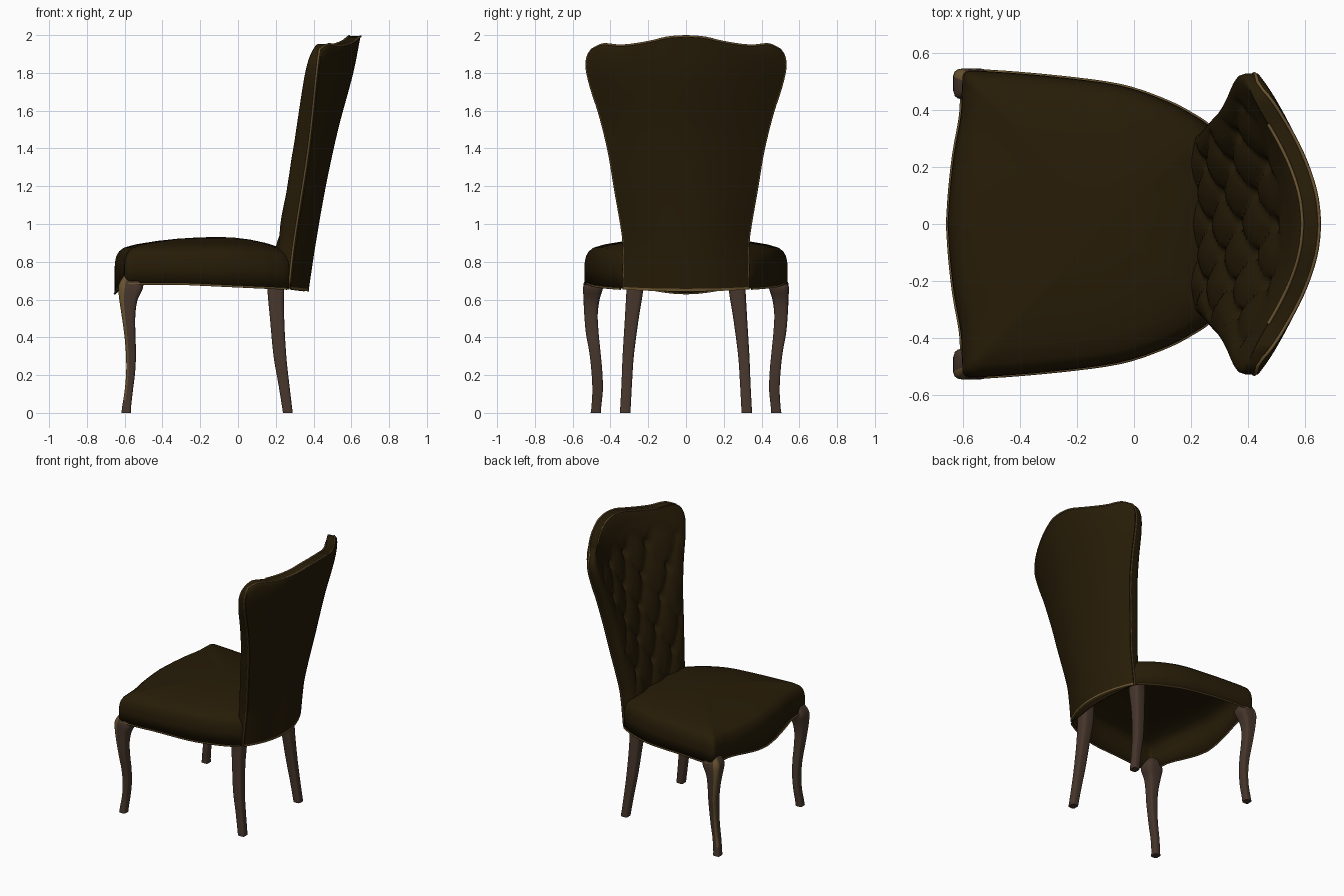
import bpy, bmesh, math

if "Cube" in bpy.data.objects:
    bpy.data.objects.remove(bpy.data.objects["Cube"])


def material(name, rgb):
    m = bpy.data.materials.new(name)
    m.diffuse_color = (*rgb, 1)
    m.use_nodes = True
    m.node_tree.nodes["Principled BSDF"].inputs["Base Color"].default_value = m.diffuse_color
    return m


FABRIC = material("dark brown fabric", (0.0200, 0.0115, 0.0022))
WOOD = material("brown wood", (0.062, 0.037, 0.025))
TRIM = material("old gold trim", (0.140, 0.086, 0.028))


def make_object(name, verts, faces, mats, angle=40):
    me = bpy.data.meshes.new(name)
    me.from_pydata(verts, [], faces)
    bm = bmesh.new()
    bm.from_mesh(me)
    bmesh.ops.recalc_face_normals(bm, faces=bm.faces)
    bm.to_mesh(me)
    bm.free()
    ob = bpy.data.objects.new(name, me)
    bpy.context.collection.objects.link(ob)
    for m in mats:
        me.materials.append(m)
    bpy.ops.object.select_all(action='DESELECT')
    ob.select_set(True)
    bpy.context.view_layer.objects.active = ob
    bpy.ops.object.shade_smooth_by_angle(angle=math.radians(angle))
    return ob


def table(pts, t):
    """Smooth interpolation of (t, value, value...) rows."""
    t = min(max(t, pts[0][0]), pts[-1][0])
    k = max(i for i in range(len(pts) - 1) if pts[i][0] <= t)
    def slope(i, c):
        a, b = pts[max(i - 1, 0)], pts[min(i + 1, len(pts) - 1)]
        return (b[c] - a[c]) / (b[0] - a[0])
    p, q = pts[k], pts[k + 1]
    h = q[0] - p[0]
    s = (t - p[0]) / h
    out = [p[c] * (2*s**3 - 3*s*s + 1) + q[c] * (3*s*s - 2*s**3)
           + h * slope(k, c) * (s**3 - 2*s*s + s) + h * slope(k + 1, c) * (s**3 - s*s)
           for c in range(1, len(p))]
    return out[0] if len(out) == 1 else out


def clamp(x, lo=0.0, hi=1.0):
    return min(max(x, lo), hi)


def piping(name, pts, r=0.006):
    cu = bpy.data.curves.new(name, 'CURVE')
    cu.dimensions = '3D'
    cu.bevel_depth = r
    cu.bevel_resolution = 1
    sp = cu.splines.new('POLY')
    sp.points.add(len(pts) - 1)
    for p, co in zip(sp.points, pts):
        p.co = (*co, 1)
    cu.materials.append(TRIM)
    bpy.context.collection.objects.link(bpy.data.objects.new(name, cu))


# ---- Seat: outline rings rising to a domed top, open underneath ----
half = [(-.653, 0), (-.645, .12), (-.630, .25), (-.607, .38), (-.602, .48), (-.59, .533),
        (-.5, .534), (-.27, .515), (-.05, .485), (.1, .436), (.2, .386), (.272, .332),
        (.285, .25), (.305, .12), (.31, 0)]
rows = [(i, *p) for i, p in enumerate(half)]
side = [table(rows, i / 4) for i in range(4 * (len(half) - 1) + 1)]
outline = side + [[x, -y] for x, y in reversed(side[1:-1])]


def seat_bottom(x, y):
    z = .685 - .028 * clamp((x + .3) / .6)
    if x < -.59:                                   # curved front apron
        z -= .05 * math.cos(min(abs(y) / .42, 1) * math.pi / 2) ** 2
    return z


rings = [(1, 0), (1, .77), (.996, .80), (.984, .83), (.958, .855), (.91, .875),
         (.8, .892), (.6, .910), (.4, .922), (.2, .929), (.02, .931)]
n = len(outline)
verts, faces = [], []
for s, z in rings:
    for x, y in outline:
        drop = .028 * (clamp((x + .1) / .4) * s) ** 2      # lower towards the back
        verts.append((-.1 + (x + .1) * s, y * s, (z - drop) if z else seat_bottom(x, y)))
for k in range(len(rings) - 1):
    for i in range(n):
        j = (i + 1) % n
        faces.append((k*n + i, k*n + j, (k+1)*n + j, (k+1)*n + i))
faces.append(tuple(range((len(rings) - 1) * n, len(rings) * n)))
seat = make_object("seat", verts, faces, [FABRIC])
shell = seat.modifiers.new("thickness", 'SOLIDIFY')
shell.thickness = 0.012
last = max(i for i, p in enumerate(side) if p[0] < .27 and i < 46)
edge = [(x, y, seat_bottom(x, y) - .002) for x, y in side[:last + 1]]
piping("seat_piping", edge[::-1] + [(x, -y, z) for x, y, z in edge[1:]])

# ---- Backrest: curved outer shell and tufted front cushion ----
WIDTH = [(.655, .33), (.9, .330), (1.0, .342), (1.2, .376), (1.4, .409), (1.6, .457),
         (1.75, .504), (1.85, .526), (1.91, .522), (1.95, .5), (1.965, .475)]
REAR = [(.655, .375), (.9, .412), (1.2, .465), (1.5, .53), (1.8, .61), (2.0, .65)]
EDGE = [(.655, .280), (.9, .308), (1.4, .385), (1.9, .440), (2.0, .462)]
TOP = [(0, 1.995), (.2, 1.988), (.4, 1.966), (.6, 1.95), (.75, 1.945), (.92, 1.952), (1, 1.937)]
Z0 = .655


def back_point(u, v, front):
    zref = Z0 + v * (1.965 - Z0)
    z = Z0 + v * (table(TOP, abs(u)) - Z0) + (.01 * u * u - .012) * (1 - v)
    y = u * table(WIDTH, zref)
    rear = table(REAR, z)
    x = rear - (rear - table(EDGE, z)) * u * u
    if front:
        h = clamp((z - .9) / 1.0)
        t = (.195 - .095 * h) * (1 + (.25 * h - .42 * (1 - h)) * u * u)
        t *= clamp((z - .66) / .2, .12)                  # thin where the seat hides it
        t *= .35 + .65 * math.sqrt(max(0, 1 - abs(u) ** 8))
        t *= 1 - .4 * v ** 22
        # diamond tufting
        a = y / .21 + (z - 1.02) / .36
        b = y / .21 - (z - 1.02) / .36
        sa, sb = abs(math.sin(math.pi * a)), abs(math.sin(math.pi * b))
        near = math.exp(-6 * (sa * sa + sb * sb))
        mask = clamp((.9 - abs(u)) / .2) * clamp((1.86 - z) / .1) * clamp((z - .8) / .1)
        x -= t - mask * (.026 * (1 - (sa * sb) ** .6) + .030 * near - .008)
    return x, y, z


NU, NV = 72, 110
us = [math.sin(math.pi / 2 * (2 * i / NU - 1)) * .6 + (2 * i / NU - 1) * .4 for i in range(NU + 1)]
vs = [1 - (1 - j / NV) ** 1.15 for j in range(NV + 1)]
verts = [back_point(u, v, f) for f in (False, True) for v in vs for u in us]
W, F = NU + 1, (NU + 1) * (NV + 1)
faces = []
for j in range(NV):
    for i in range(NU):
        a = j * W + i
        quad = (a, a + 1, a + W + 1, a + W)
        faces += [quad, tuple(F + q for q in reversed(quad))]
    for a in (j * W, j * W + NU):                        # side rims
        faces.append((a, a + W, F + a + W, F + a))
for i in range(NU):                                      # top rim
    a = NV * W + i
    faces.append((a, a + 1, F + a + 1, F + a))
back = make_object("backrest", verts, faces, [FABRIC, TRIM], 50)
for p in back.data.polygons:                             # gold hem along the bottom row
    p.material_index = int(max(p.vertices) < 2 * W)

sides = [[(x - .012, y, z) for x, y, z in (back_point(s, v, False) for v in vs[::3])] for s in (-1, 1)]
top = [back_point(u, 1, False) for u in us[1:-1:2]]
piping("back_rim_piping", sides[0] + top + sides[1][::-1])
piping("back_top_piping", [back_point(u, 1, True) for u in us if abs(u) < .75])

# ---- Legs: lofted rounded-square sections (z, x, y, half x, half y) ----
FRONT_LEG = [(0, -.592, .478, .025, .027), (.03, -.59, .475, .024, .026), (.12, -.578, .468, .022, .028),
             (.22, -.568, .472, .024, .029), (.32, -.567, .482, .027, .030), (.42, -.573, .496, .030, .034),
             (.52, -.580, .503, .037, .036), (.60, -.580, .5, .049, .043), (.66, -.568, .492, .066, .053),
             (.69, -.566, .488, .062, .053), (.74, -.565, .485, .030, .032)]
REAR_LEG = [(0, .264, .322, .026, .028), (.15, .243, .314, .029, .028), (.3, .222, .306, .034, .030),
            (.5, .207, .287, .038, .037), (.66, .2, .27, .045, .045), (.8, .2, .262, .045, .045)]


def leg(name, path, sgn, gilded):
    N, M = 16, 34
    verts, faces, gold = [], [], []
    for k in range(M + 1):
        z = path[-1][0] * k / M
        x, y, hx, hy = table(path, z)
        for i in range(N):
            t = 2 * math.pi * (i + .5) / N
            c, s = math.cos(t), math.sin(t)
            verts.append((x + hx * math.copysign(abs(c) ** .45, c),
                          sgn * (y + hy * math.copysign(abs(s) ** .45, s)), z))
    for k in range(M):
        for i in range(N):
            j = (i + 1) % N
            # gilded strip along the outer front corner
            gold.append(int(gilded and i in (4, 5, 6) and k > 2))
            faces.append((k*N + i, k*N + j, (k+1)*N + j, (k+1)*N + i))
    faces += [tuple(range(N)), tuple(range(M * N, (M + 1) * N))]
    ob = make_object(name, verts, faces, [WOOD, TRIM], 45)
    for p, g in zip(ob.data.polygons, gold):
        p.material_index = g


for label, sgn in (("left", 1), ("right", -1)):
    leg("front_leg_" + label, FRONT_LEG, sgn, True)
    leg("rear_leg_" + label, REAR_LEG, sgn, False)
